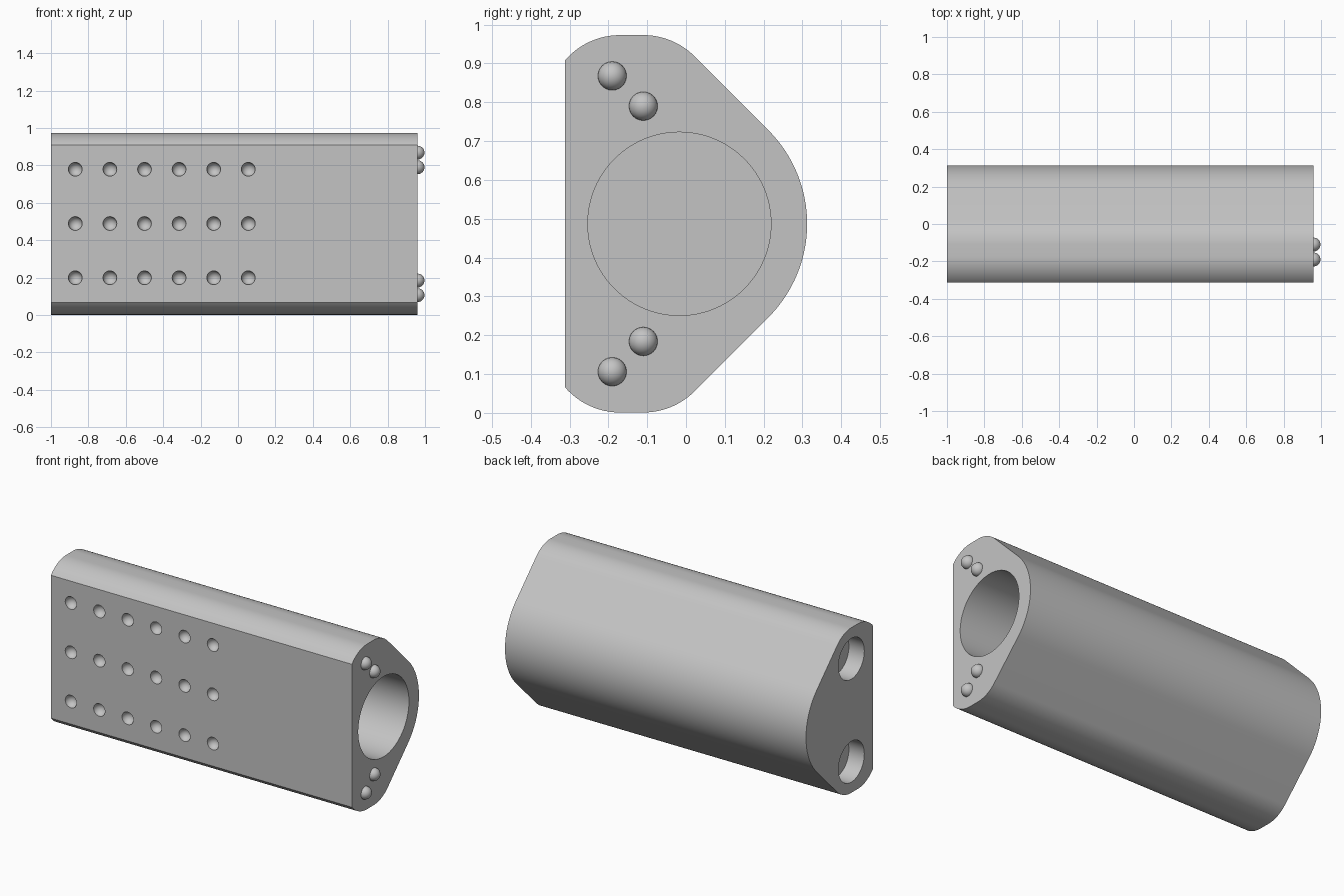
import bpy, bmesh
from math import sin, cos, pi, radians
from mathutils import Matrix, Vector

cube = bpy.data.objects.get("Cube")
if cube:
    bpy.data.objects.remove(cube, do_unlink=True)

grey = bpy.data.materials.new("plain grey")
grey.use_nodes = True
grey.diffuse_color = (0.55, 0.55, 0.55, 1)
grey.node_tree.nodes["Principled BSDF"].inputs["Base Color"].default_value = (0.55, 0.55, 0.55, 1)

LEFT, RIGHT = -1.0, 0.96      # ends of the block
FRONT, MID = -0.312, 0.487    # flat front, centre height
DOT = 0.037                   # radius of dimples and studs


def add_object(name, bm):
    bmesh.ops.recalc_face_normals(bm, faces=bm.faces)
    mesh = bpy.data.meshes.new(name)
    bm.to_mesh(mesh)
    bm.free()
    mesh.materials.append(grey)
    obj = bpy.data.objects.new(name, mesh)
    bpy.context.collection.objects.link(obj)
    return obj


def smooth(obj):
    bpy.ops.object.select_all(action='DESELECT')
    obj.select_set(True)
    bpy.context.view_layer.objects.active = obj
    bpy.ops.object.shade_smooth_by_angle(angle=radians(30))


def arc(y, z, r, start, end, steps):
    angles = [radians(start + (end - start) * i / steps) for i in range(steps + 1)]
    return [(y + r * cos(a), z + r * sin(a)) for a in angles]


def add_cylinder(bm, x0, x1, y, z, r, segments):
    place = Matrix.Translation(((x0 + x1) / 2, y, z)) @ Matrix.Rotation(pi / 2, 4, 'Y')
    bmesh.ops.create_cone(bm, cap_ends=True, segments=segments, radius1=r, radius2=r,
                          depth=x1 - x0, matrix=place)


def add_ball(bm, x, y, z, axis):
    place = Matrix.Translation((x, y, z)) @ Matrix.Rotation(pi / 2, 4, axis)
    bmesh.ops.create_uvsphere(bm, u_segments=24, v_segments=16, radius=DOT, matrix=place)


# Block: half outline from the nose over the top to the front, mirrored below
upper = arc(-0.029, MID, 0.341, 0, 45, 16)
upper += arc(-0.11, 0.786, 0.187, 45, 90, 12)
upper += arc(-0.17, 0.786, 0.187, 90, 139.4, 12)
upper[-1] = (FRONT, upper[-1][1])
lower = [(y, 2 * MID - z) for y, z in reversed(upper[1:])]
bm = bmesh.new()
face = bm.faces.new([bm.verts.new((LEFT, y, z)) for y, z in upper + lower])
wall = bmesh.ops.extrude_face_region(bm, geom=[face])["geom"]
bmesh.ops.translate(bm, vec=Vector((RIGHT - LEFT, 0, 0)),
                    verts=[v for v in wall if isinstance(v, bmesh.types.BMVert)])
block = add_object("block", bm)

# Cutter: large blind bore, two shallow end sockets, grid of front dimples
bm = bmesh.new()
add_cylinder(bm, -0.8, RIGHT + 0.1, -0.017, MID, 0.236, 96)
for side in (-1, 1):
    add_cylinder(bm, LEFT - 0.1, LEFT + 0.1, -0.11, MID + side * 0.303, 0.12, 64)
for column in range(6):
    for row in (-1, 0, 1):
        add_ball(bm, -0.87 + column * 0.185, FRONT, MID + 0.002 + row * 0.29, 'X')
cutter = add_object("hole_cutter", bm)
cutter.hide_render = True

cut = block.modifiers.new("holes", 'BOOLEAN')
cut.operation = 'DIFFERENCE'
cut.solver = 'EXACT'
cut.object = cutter
bpy.context.view_layer.objects.active = block
bpy.ops.object.modifier_apply(modifier=cut.name)
bpy.data.objects.remove(cutter, do_unlink=True)
smooth(block)

# Rounded studs on the bored end
for side, level in ((-1, "lower"), (1, "upper")):
    for place, y, offset in (("inner", -0.11, 0.303), ("outer", -0.19, 0.381)):
        bm = bmesh.new()
        add_ball(bm, RIGHT, y, MID + side * offset, 'Y')
        smooth(add_object(f"{level}_{place}_stud", bm))
